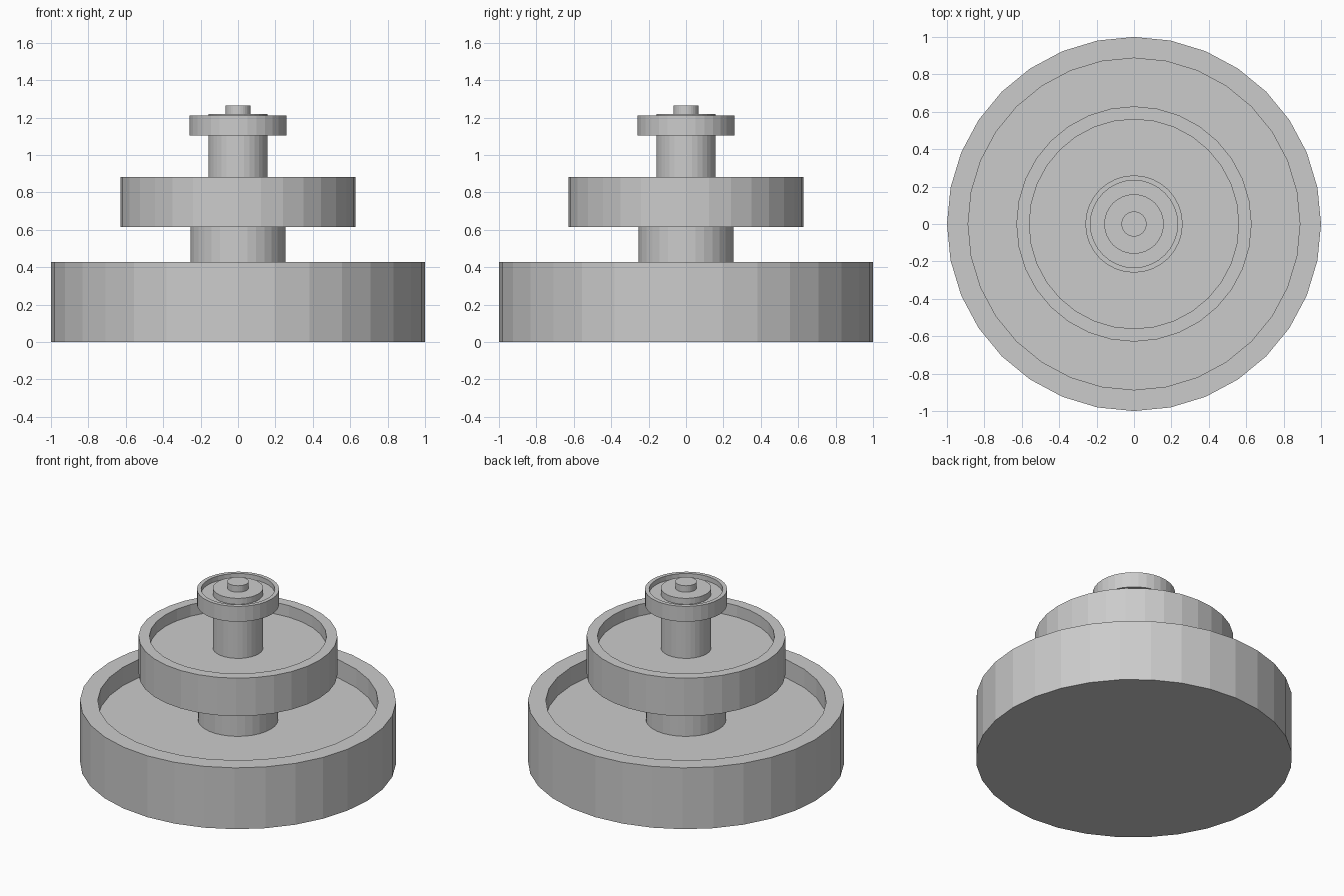
import bpy
import bmesh
from math import cos, sin, tau

if "Cube" in bpy.data.objects:
    bpy.data.objects.remove(bpy.data.objects["Cube"])

SIDES = 32


def lathe(name, profile):
    """Spin an (r, z) profile into a closed, flat-shaded solid capped at both ends."""
    bm = bmesh.new()
    rings = [[bm.verts.new((r * cos(tau * i / SIDES), r * sin(tau * i / SIDES), z))
              for i in range(SIDES)] for r, z in profile]
    for low, high in zip(rings, rings[1:]):
        for i in range(SIDES):
            j = (i + 1) % SIDES
            bm.faces.new((low[i], low[j], high[j], high[i]))
    bm.faces.new(rings[0][::-1])
    bm.faces.new(rings[-1])
    mesh = bpy.data.meshes.new(name)
    bm.to_mesh(mesh)
    bm.free()
    obj = bpy.data.objects.new(name, mesh)
    bpy.context.collection.objects.link(obj)
    return obj


def basin(name, radius, inner, bottom, top, floor):
    return lathe(name, [(radius, bottom), (radius, top), (inner, top), (inner, floor)])


def column(name, radius, bottom, top):
    return lathe(name, [(radius, bottom), (radius, top)])


# Three stacked basins
basin("lower_basin", 1.0, 0.887, 0.0, 0.428, 0.30)
basin("middle_basin", 0.629, 0.56, 0.616, 0.881, 0.80)
basin("upper_basin", 0.26, 0.233, 1.103, 1.21, 1.177)

# Columns between the basins, and the spout on top
column("lower_column", 0.254, 0.30, 0.616)
column("upper_column", 0.159, 0.80, 1.219)
column("spout", 0.067, 1.219, 1.264)
